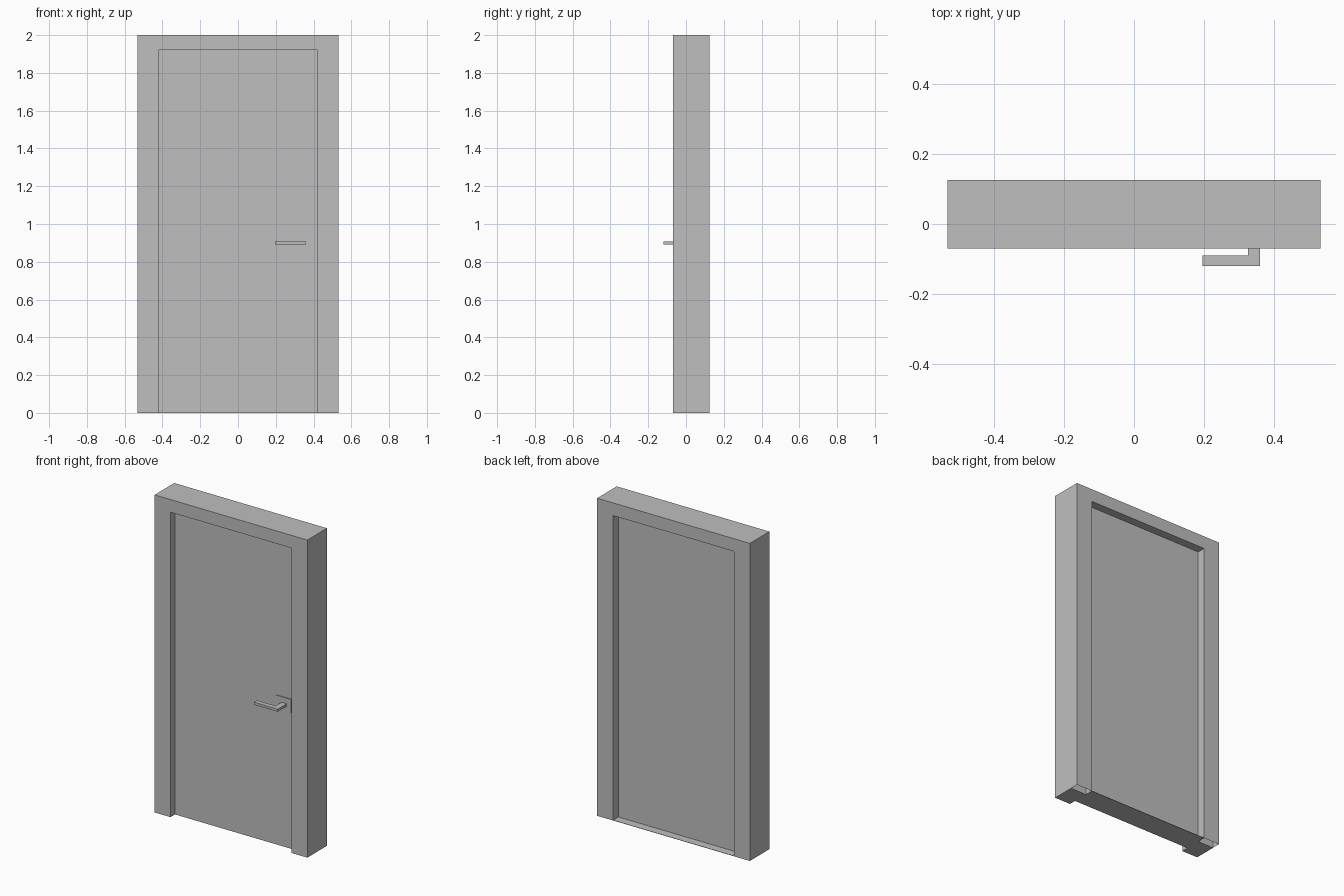
import bpy
import bmesh
from mathutils import Vector

cube = bpy.data.objects.get("Cube")
if cube:
    bpy.data.objects.remove(cube, do_unlink=True)

# One plain grey for everything
grey = bpy.data.materials.new("plain grey")
grey.use_nodes = True
colour = (0.52, 0.52, 0.52, 1)
grey.diffuse_color = colour
grey.node_tree.nodes["Principled BSDF"].inputs["Base Color"].default_value = colour

# Main dimensions
HALF_W, HEIGHT = 0.532, 2.0
HALF_OPEN, OPEN_TOP = 0.421, 1.92
FRONT, BACK = -0.07, 0.125
DOOR_FRONT, DOOR_BACK = -0.025, 0.072


def extrude_profile(name, points, direction, drop=None):
    """Extrude a flat outline into a solid; drop(normal) picks faces to leave open."""
    bm = bmesh.new()
    face = bm.faces.new([bm.verts.new(p) for p in points])
    result = bmesh.ops.extrude_face_region(bm, geom=[face], use_keep_orig=True)
    moved = [g for g in result["geom"] if isinstance(g, bmesh.types.BMVert)]
    bmesh.ops.translate(bm, verts=moved, vec=Vector(direction))
    bmesh.ops.recalc_face_normals(bm, faces=bm.faces)
    if drop:
        bm.normal_update()
        unwanted = [f for f in bm.faces if drop(f)]
        bmesh.ops.delete(bm, geom=unwanted, context="FACES")
    mesh = bpy.data.meshes.new(name)
    bm.to_mesh(mesh)
    bm.free()
    mesh.materials.append(grey)
    obj = bpy.data.objects.new(name, mesh)
    bpy.context.collection.objects.link(obj)
    return obj


def box(name, x, y, z):
    corners = [(x[0], y[0], z[0]), (x[1], y[0], z[0]),
               (x[1], y[0], z[1]), (x[0], y[0], z[1])]
    return extrude_profile(name, corners, (0, y[1] - y[0], 0))


def frame(name, y0, y1, drop=None):
    """Two jambs and a head as one upside-down U."""
    half = [(HALF_OPEN, OPEN_TOP), (HALF_OPEN, 0), (HALF_W, 0), (HALF_W, HEIGHT)]
    outline = half + [(-x, z) for x, z in reversed(half)]
    points = [(x, y0, z) for x, z in outline]
    return extrude_profile(name, points, (0, y1 - y0, 0), drop)


# Solid frame, and a back casing that is hollow and open at the feet
frame("door_frame", FRONT, DOOR_BACK)
frame("back_casing", DOOR_BACK, BACK,
      lambda f: f.normal.y < -0.9
      or (f.normal.z < -0.9 and f.calc_center_median().z < 0.01))

# Door leaf and the thin sill behind it
box("door_leaf", (-HALF_OPEN, HALF_OPEN), (DOOR_FRONT, DOOR_BACK), (0, OPEN_TOP))
box("sill", (-HALF_OPEN, HALF_OPEN), (DOOR_BACK, BACK), (0, 0.002))

# Handle: backing plate and an L-shaped lever
box("handle_plate", (0.29, 0.39), (DOOR_FRONT - 0.006, DOOR_FRONT), (0.855, 0.943))
lever = [(0.195, -0.12), (0.36, -0.12), (0.36, DOOR_FRONT),
         (0.325, DOOR_FRONT), (0.325, -0.09), (0.195, -0.09)]
extrude_profile("handle_lever", [(x, y, 0.892) for x, y in lever], (0, 0, 0.016))
